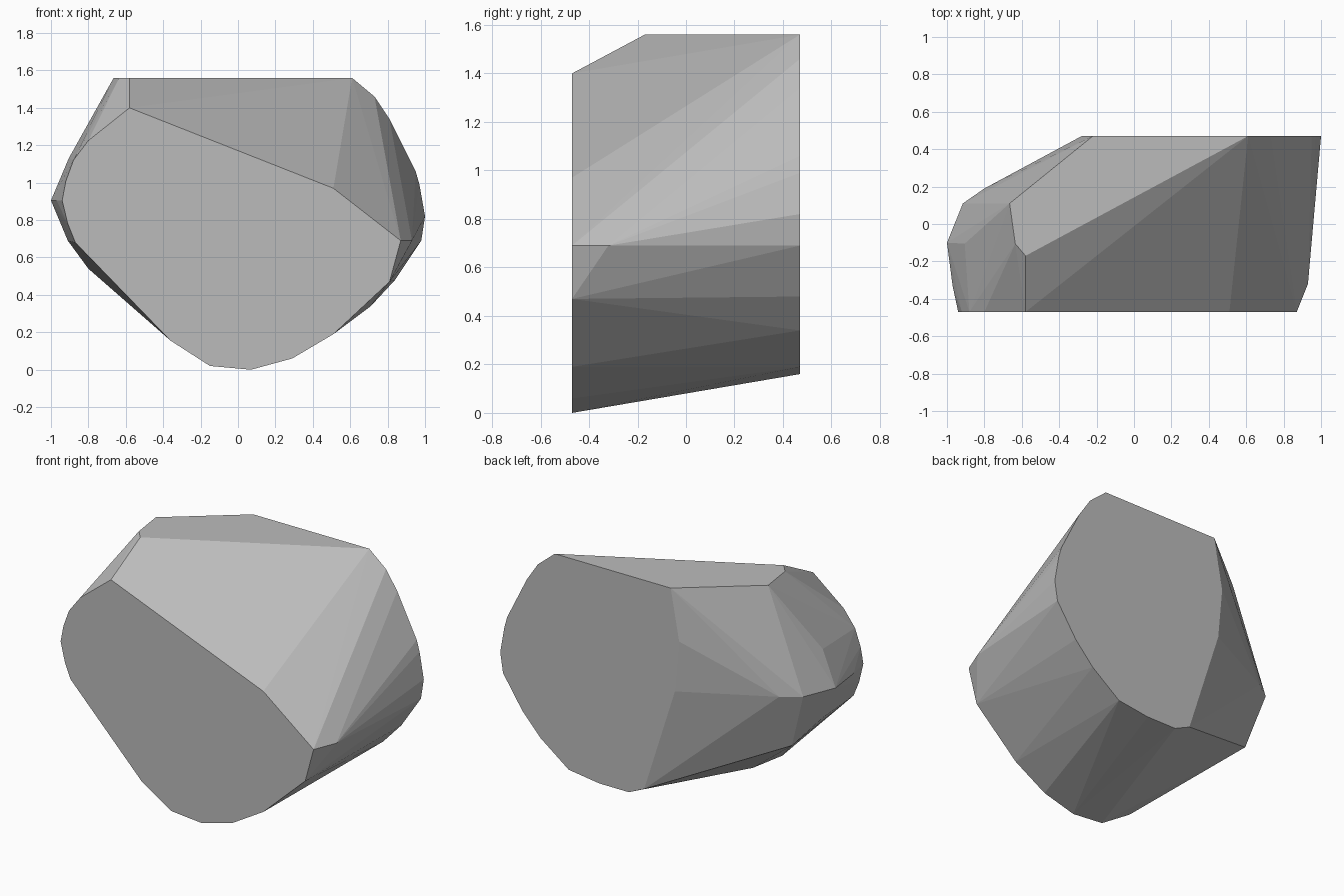
import bpy, bmesh

if "Cube" in bpy.data.objects:
    bpy.data.objects.remove(bpy.data.objects["Cube"])

# Front cut face (x, z) at y = -0.47
FRONT = [(-.94, .905), (-.91, .78), (-.87, .68), (-.41, .21), (-.36, .155), (-.15, .02),
         (.07, 0), (.29, .06), (.51, .19), (.81, .47), (.87, .69), (.60, .90),
         (.51, .97), (-.58, 1.40), (-.80, 1.225), (-.88, 1.12), (-.92, 1.01)]

# Back cut face (x, z) at y = 0.47
BACK = [(-.22, 1.56), (.61, 1.56), (.73, 1.46), (.81, 1.34), (.95, 1.06), (.97, .99),
        (1, .82), (.98, .69), (.84, .48), (.71, .34), (.51, .19), (.29, .16),
        (.08, .16), (-.03, .21), (-.25, .90), (-.28, 1.23)]

# Flat top (x, y) at z = 1.56
TOP = [(-.58, -.17), (-.635, -.105), (-.665, .11)]

# Widest ring around the left side (x, y) at z = 0.905
WAIST = [(-.97, -.33), (-1, -.10), (-.915, .11), (-.80, .19)]

# Remaining bulges: upper left, lower left, right corner
BULGES = [(-.905, -.105, 1.13), (-.84, .09, 1.11), (-.91, -.10, .69),
          (-.80, .06, .54), (.93, -.32, .69)]

points = ([(x, -.47, z) for x, z in FRONT] + [(x, .47, z) for x, z in BACK]
          + [(x, y, 1.56) for x, y in TOP] + [(x, y, .905) for x, y in WAIST] + BULGES)

# Faceted boulder: wrap the cut faces in one convex skin
bm = bmesh.new()
for p in points:
    bm.verts.new(p)
result = bmesh.ops.convex_hull(bm, input=bm.verts)
loose = [v for v in bm.verts if not v.link_faces]
bmesh.ops.delete(bm, geom=loose, context='VERTS')
bmesh.ops.dissolve_limit(bm, angle_limit=.005, verts=bm.verts, edges=bm.edges)
bmesh.ops.recalc_face_normals(bm, faces=bm.faces)
mesh = bpy.data.meshes.new("boulder")
bm.to_mesh(mesh)
bm.free()

# Plain stone colour
stone = bpy.data.materials.new("stone grey")
stone.diffuse_color = (.5, .5, .5, 1)
stone.use_nodes = True
stone.node_tree.nodes["Principled BSDF"].inputs["Base Color"].default_value = stone.diffuse_color
mesh.materials.append(stone)
boulder = bpy.data.objects.new("boulder", mesh)
bpy.context.collection.objects.link(boulder)
